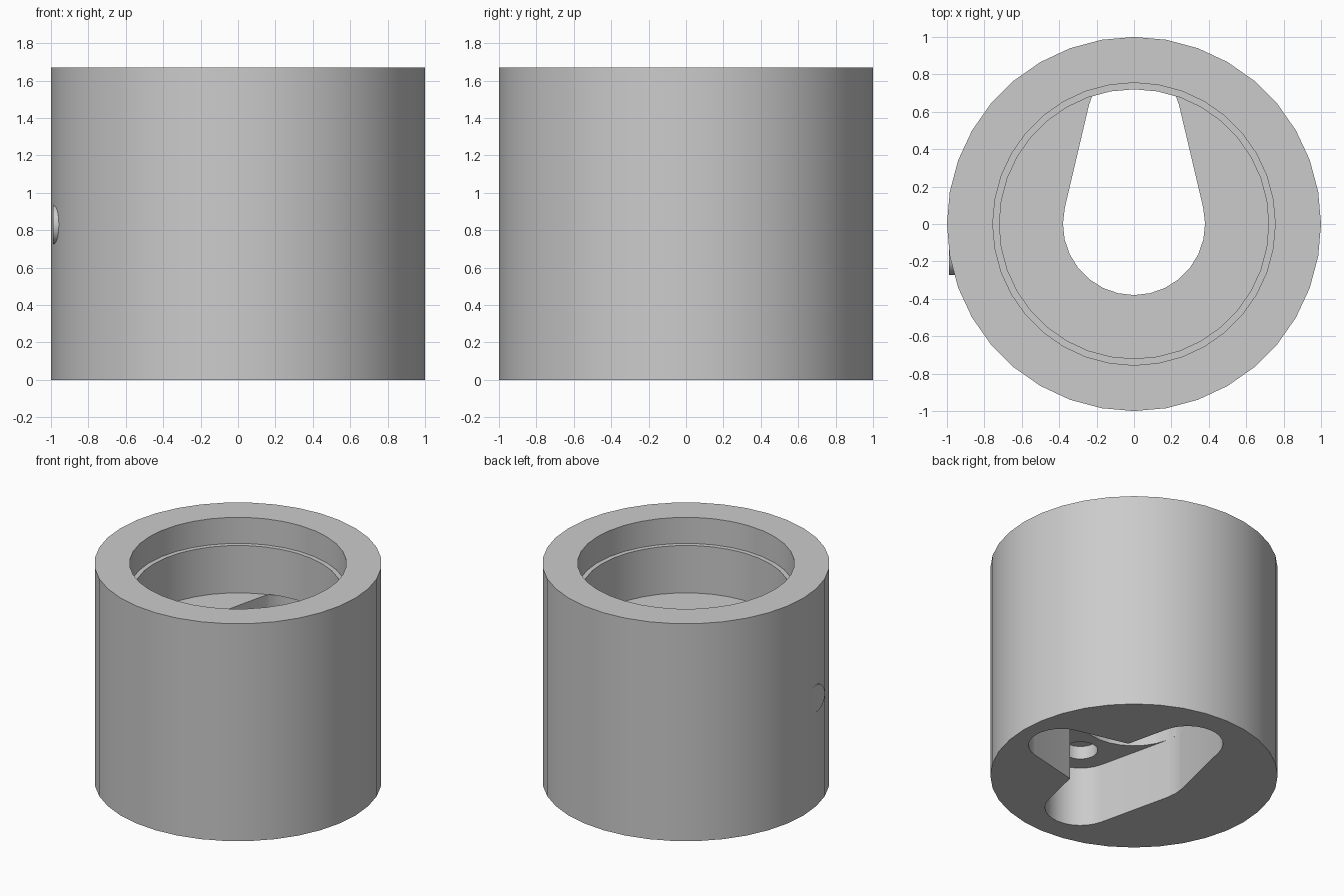
import bpy, bmesh, math
from mathutils import Vector

cube = bpy.data.objects.get("Cube")
if cube:
    bpy.data.objects.remove(cube, do_unlink=True)

HEIGHT = 1.67
FLOOR = 1.11       # bottom of the upper bore
CEILING = 0.46     # top of the blind arms underneath

grey = bpy.data.materials.new("plain grey")
grey.use_nodes = True
colour = (0.6, 0.6, 0.6, 1)
grey.diffuse_color = colour
grey.node_tree.nodes["Principled BSDF"].inputs["Base Color"].default_value = colour


def prism(name, outline, z0, z1):
    """Extrude a flat outline from z0 up to z1."""
    bm = bmesh.new()
    face = bm.faces.new([bm.verts.new((x, y, z0)) for x, y in outline])
    top = bmesh.ops.extrude_face_region(bm, geom=[face])["geom"]
    bmesh.ops.translate(bm, vec=(0, 0, z1 - z0),
                        verts=[v for v in top if isinstance(v, bmesh.types.BMVert)])
    bmesh.ops.recalc_face_normals(bm, faces=bm.faces)
    mesh = bpy.data.meshes.new(name)
    bm.to_mesh(mesh)
    bm.free()
    mesh.materials.append(grey)
    obj = bpy.data.objects.new(name, mesh)
    bpy.context.collection.objects.link(obj)
    return obj


def arc(centre, radius, start, end, steps):
    return [(centre[0] + radius * math.cos(start + (end - start) * i / steps),
             centre[1] + radius * math.sin(start + (end - start) * i / steps))
            for i in range(steps + 1)]


def circle(radius, centre=(0, 0), sides=36):
    return arc(centre, radius, 0, math.tau, sides)[:-1]


def teardrop(direction, reach):
    """Round middle tapering to a smaller round tip."""
    big, taper = 0.38, 0.229
    lean = math.asin(taper)
    tip = (reach * math.cos(direction), reach * math.sin(direction))
    half = math.pi / 2 - lean
    return (arc(tip, big - taper * reach, direction - half, direction + half, 12)
            + arc((0, 0), big, direction + half, direction + math.tau - half, 16))


def cut(target, cutter):
    cutter.hide_render = True
    mod = target.modifiers.new("cut", "BOOLEAN")
    mod.operation, mod.solver, mod.object = "DIFFERENCE", "EXACT", cutter
    bpy.context.view_layer.objects.active = target
    bpy.ops.object.modifier_apply(modifier=mod.name)
    bpy.data.objects.remove(cutter, do_unlink=True)


def smooth(obj):
    bpy.ops.object.select_all(action="DESELECT")
    obj.select_set(True)
    bpy.context.view_layer.objects.active = obj
    bpy.ops.object.shade_smooth_by_angle(angle=math.radians(30))


# Round body with a through arm, two blind arms and a stepped bore
body = prism("body", circle(1), 0, HEIGHT)
cut(body, prism("through_arm", teardrop(math.pi / 2, 0.58), -0.1, FLOOR))
cut(body, prism("side_arm", teardrop(0, 0.66), -0.1, CEILING))
cut(body, prism("front_arm", teardrop(-math.pi / 2, 0.58), -0.1, CEILING))
cut(body, prism("lower_bore", circle(0.72), FLOOR - 0.004, HEIGHT + 0.1))
cut(body, prism("upper_bore", circle(0.755), HEIGHT - 0.2, HEIGHT + 0.2))

# Blind socket in the roof of the front arm
cut(body, prism("socket", circle(0.12, (0, -0.58), 24), CEILING - 0.05, CEILING + 0.1))
smooth(body)

# Small pin end just breaking the outer wall
pin = prism("pin_end", circle(0.104, sides=24), 0, 0.08)
pin.rotation_euler = (0, math.pi / 2, 0)
pin.location = Vector((-0.989, -0.17, 0.83))
smooth(pin)
